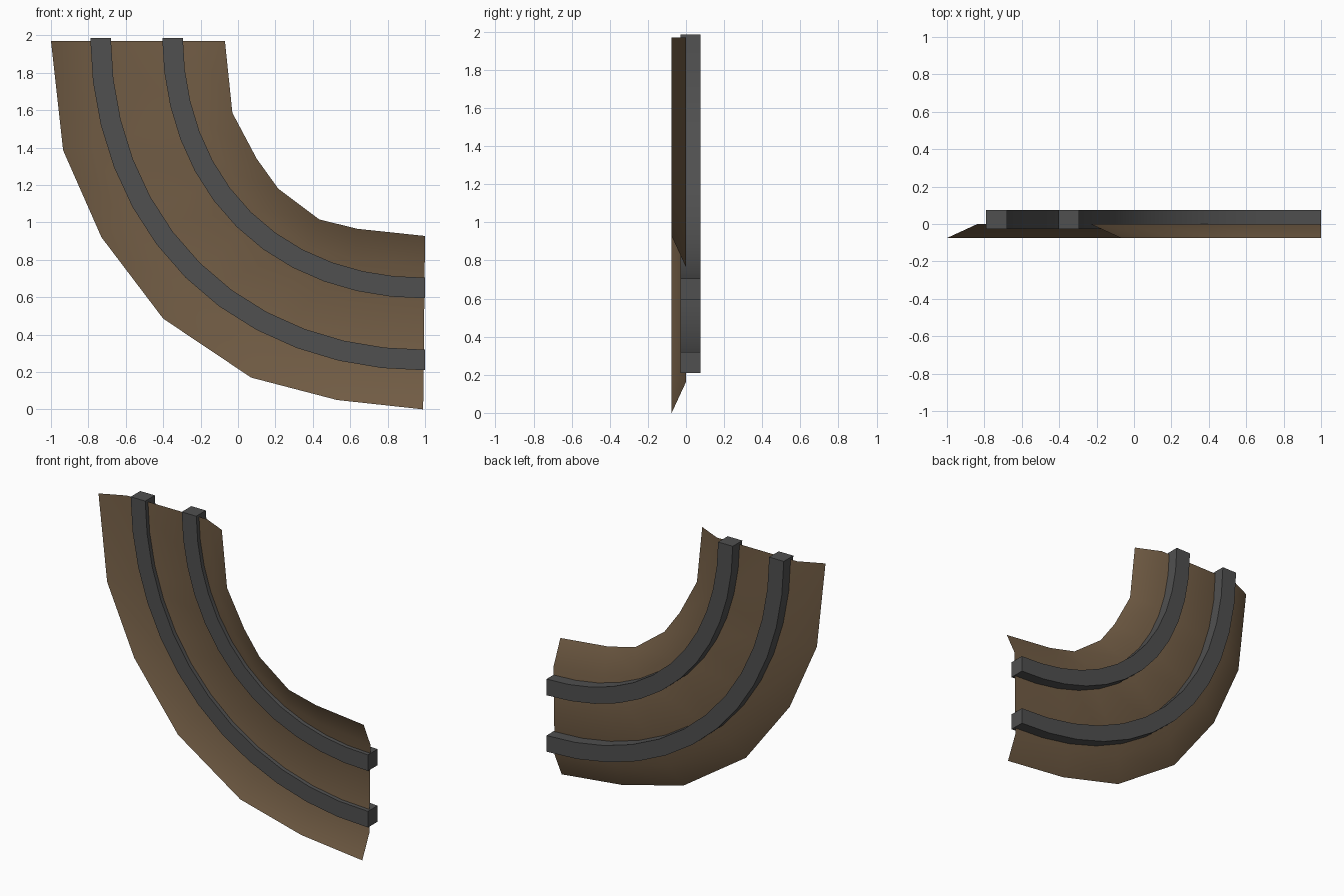
import bpy, bmesh, math
from mathutils import Vector

if "Cube" in bpy.data.objects:
    bpy.data.objects.remove(bpy.data.objects["Cube"])


def material(name, rgb):
    mat = bpy.data.materials.new(name)
    mat.use_nodes = True
    mat.diffuse_color = (*rgb, 1)
    mat.node_tree.nodes["Principled BSDF"].inputs["Base Color"].default_value = (*rgb, 1)
    return mat


def loft(name, rings, mat, closed, angle):
    """Bridge successive cross-sections; closed sections also get end caps."""
    bm = bmesh.new()
    rows = [[bm.verts.new(p) for p in ring] for ring in rings]
    n = len(rows[0])
    for a, b in zip(rows, rows[1:]):
        for i in range(n if closed else n - 1):
            j = (i + 1) % n
            bm.faces.new((a[i], b[i], b[j], a[j]))
    if closed:
        bm.faces.new(rows[0])
        bm.faces.new(rows[-1][::-1])
        bmesh.ops.recalc_face_normals(bm, faces=bm.faces)
    elif sum(f.normal.y for f in bm.faces if not f.normal_update()) < 0:
        bmesh.ops.reverse_faces(bm, faces=bm.faces)
    mesh = bpy.data.meshes.new(name)
    bm.to_mesh(mesh)
    bm.free()
    mesh.materials.append(mat)
    obj = bpy.data.objects.new(name, mesh)
    bpy.context.collection.objects.link(obj)
    bpy.ops.object.select_all(action="DESELECT")
    obj.select_set(True)
    bpy.context.view_layer.objects.active = obj
    bpy.ops.object.shade_smooth_by_angle(angle=math.radians(angle))
    return obj


brown = material("gravel brown", (0.17, 0.11, 0.06))
grey = material("rail grey", (0.08, 0.08, 0.08))

# Curved bed: flat middle strip with a sloped flange along each edge
outer = [(-1, 1.97), (-.935, 1.385), (-.73, .92), (-.4, .485), (.07, .17), (.53, .05), (.99, 0)]
inner = [(-.07, 1.97), (-.03, 1.585), (.1, 1.34), (.215, 1.18), (.435, 1.015), (.64, .965), (1, .927)]
profile = [(0, -.075), (.175, 0), (.825, 0), (1, -.075)]
rings = []
for o, i in zip(outer, inner):
    o, i = Vector(o), Vector(i)
    spots = [(o.lerp(i, t), y) for t, y in profile]
    rings.append([(p.x, y, p.y) for p, y in spots])
loft("track_bed", rings, brown, False, 60)

# Two square rails following the bend
STEPS = 12
HALF = 0.055
for name, radius in (("outer_rail", 1.735), ("inner_rail", 1.35)):
    rings = []
    for s in range(STEPS + 1):
        a = math.pi / 2 * s / STEPS
        r = radius + 0.028 * math.sin(2 * a) ** 2 - 0.014 * s / STEPS
        rings.append([(1 - (r + d) * math.cos(a), y, 1.985 - (r + d) * math.sin(a))
                      for d, y in ((-HALF, -.028), (HALF, -.028), (HALF, .075), (-HALF, .075))])
    loft(name, rings, grey, True, 30)
